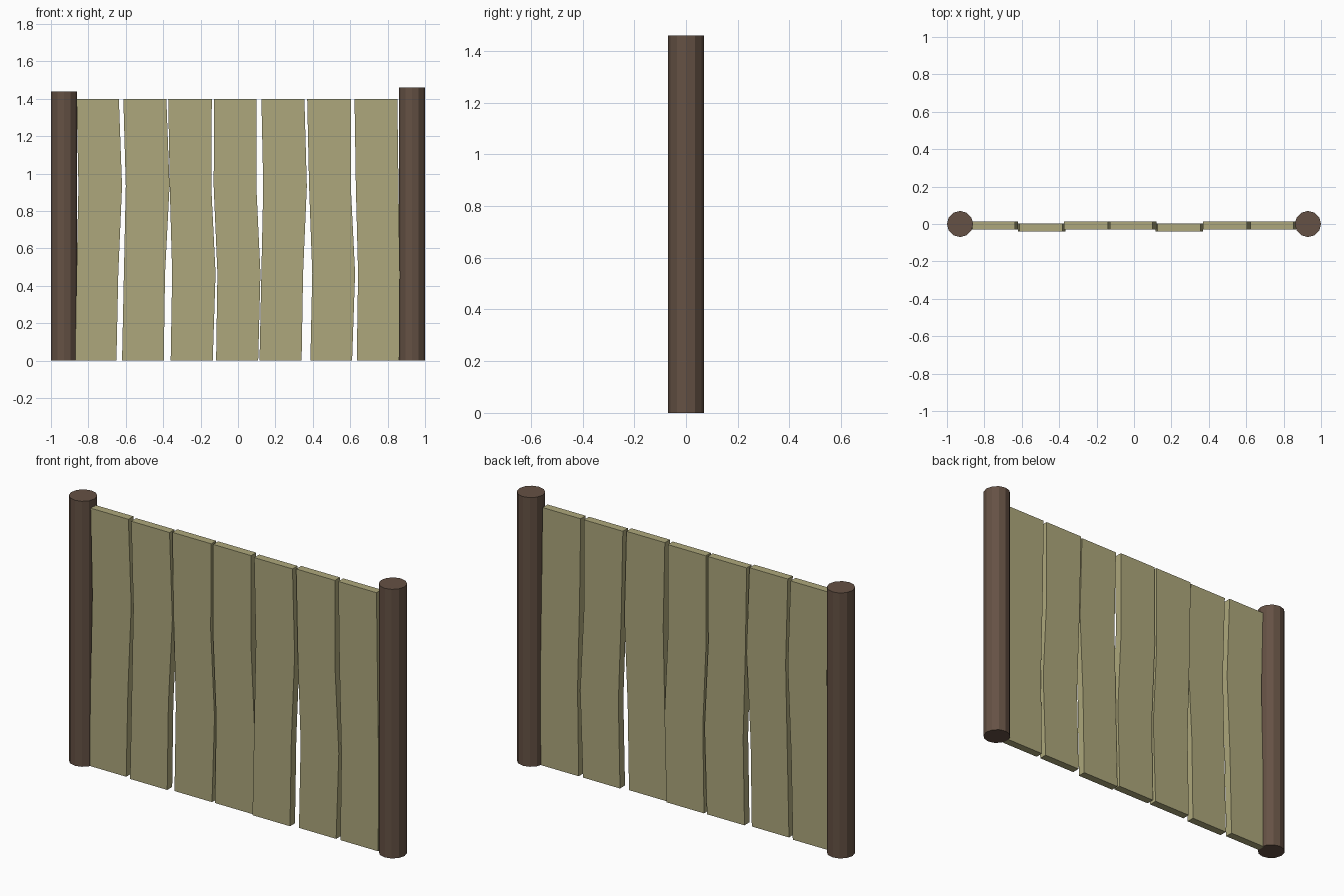
import bpy, bmesh

if "Cube" in bpy.data.objects:
    bpy.data.objects.remove(bpy.data.objects["Cube"])


def material(name, rgb):
    m = bpy.data.materials.new(name)
    m.diffuse_color = (*rgb, 1)
    m.use_nodes = True
    m.node_tree.nodes["Principled BSDF"].inputs["Base Color"].default_value = m.diffuse_color
    return m


bark = material("dark_wood", (0.13, 0.083, 0.058))
wood = material("pale_wood", (0.42, 0.39, 0.2))


# Round end posts
def post(name, x, height):
    bpy.ops.mesh.primitive_cylinder_add(vertices=12, radius=0.07, depth=height,
                                        location=(x, 0, height / 2))
    ob = bpy.context.object
    ob.name = name
    ob.data.materials.append(bark)


post("left_post", -0.93, 1.44)
post("right_post", 0.93, 1.46)

# Wavy planks: left edge and right edge x at four heights, front face y
LEVELS = (0, 0.467, 0.933, 1.4)
THICKNESS = 0.043
PLANKS = [
    ((-.87, -.863, -.853, -.863), (-.65, -.64, -.62, -.637), -.03),
    ((-.62, -.61, -.60, -.613), (-.397, -.39, -.366, -.383), -.04),
    ((-.36, -.352, -.365, -.373), (-.135, -.12, -.143, -.14), -.03),
    ((-.117, -.11, -.13, -.128), (.108, .12, .098, .10), -.03),
    ((.115, .125, .135, .125), (.34, .348, .368, .355), -.04),
    ((.387, .397, .38, .37), (.61, .626, .603, .603), -.03),
    ((.635, .642, .63, .623), (.862, .865, .858, .852), -.03),
]


def plank(name, left, right, y):
    bm = bmesh.new()
    rings = []
    for z, a, b in zip(LEVELS, left, right):
        rings.append([bm.verts.new(p) for p in (
            (a, y, z), (b, y, z), (b, y + THICKNESS, z), (a, y + THICKNESS, z))])
    for lo, hi in zip(rings, rings[1:]):
        for i in range(4):
            j = (i + 1) % 4
            bm.faces.new((lo[i], lo[j], hi[j], hi[i]))
    bm.faces.new(rings[0][::-1])
    bm.faces.new(rings[-1])
    me = bpy.data.meshes.new(name)
    bm.to_mesh(me)
    bm.free()
    me.materials.append(wood)
    bpy.context.collection.objects.link(bpy.data.objects.new(name, me))


for n, (left, right, y) in enumerate(PLANKS, 1):
    plank(f"plank_{n}", left, right, y)
